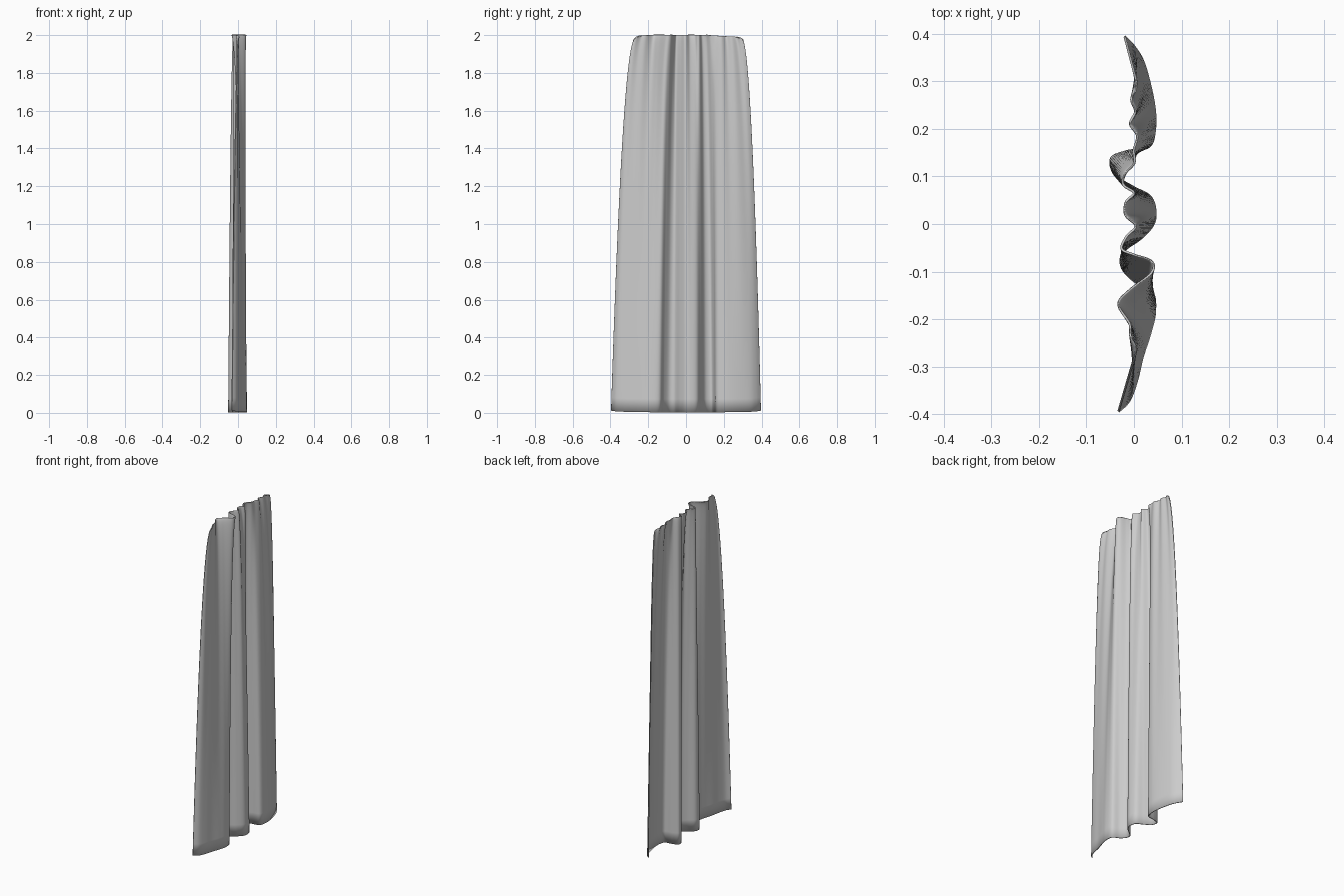
import bpy, bmesh, math

if "Cube" in bpy.data.objects:
    bpy.data.objects.remove(bpy.data.objects["Cube"])

# Matching fold points (x, y): gathered top edge -> spread bottom hem
FOLDS = [
    (( .004, -.270), (-.033, -.395)),
    (( .004, -.255), (-.010, -.372)),
    ((-.008, -.232), ( .006, -.330)),
    ((-.010, -.208), ( .018, -.280)),
    ((-.034, -.168), ( .034, -.230)),
    ((-.010, -.138), ( .044, -.185)),
    (( .036, -.103), ( .038, -.142)),
    (( .038, -.078), ( .000, -.120)),
    (( .000, -.064), (-.026, -.090)),
    ((-.026, -.052), (-.022, -.058)),
    ((-.016, -.026), ( .015, -.030)),
    (( .003, -.004), ( .040, -.002)),
    ((-.019,  .018), ( .045,  .027)),
    ((-.018,  .046), ( .034,  .058)),
    (( .000,  .065), (-.002,  .078)),
    ((-.022,  .082), (-.040,  .103)),
    ((-.018,  .105), (-.048,  .138)),
    (( .001,  .128), (-.015,  .153)),
    ((-.001,  .155), ( .032,  .163)),
    (( .006,  .185), ( .044,  .200)),
    ((-.009,  .210), ( .043,  .245)),
    (( .002,  .235), ( .032,  .300)),
    ((-.006,  .260), ( .018,  .345)),
    (( .004,  .280), ( .000,  .374)),
    (( .006,  .298), (-.020,  .395)),
]


def spline(points, u):
    """Catmull-Rom position at u in 0..1."""
    n = len(points) - 1
    f = u * n
    i = min(int(f), n - 1)
    t = f - i
    p = [points[max(0, min(n, i + k))] for k in (-1, 0, 1, 2)]
    return [0.5 * (2 * b + (c - a) * t + (2*a - 5*b + 4*c - d) * t**2
                   + (3*b - a - 3*c + d) * t**3) for a, b, c, d in zip(*p)]


top = [f[0] for f in FOLDS]
hem = [f[1] for f in FOLDS]
COLS, ROWS = 192, 56

# Draped cloth sheet
bm = bmesh.new()
grid = []
for r in range(ROWS + 1):
    s = r / ROWS
    row = []
    for c in range(COLS + 1):
        u = c / COLS
        a, b = spline(top, u), spline(hem, u)
        x = a[0] + (b[0] - a[0]) * s
        y = a[1] + (b[1] - a[1]) * s
        # Slightly scalloped top and lifted hem corners
        edge = abs(2 * u - 1)
        z_top = 2 - .02 * edge**12 - (.008 * max(0, math.sin(9 * u)) if u > .7 else 0)
        z_hem = .003 + .009 * edge**6
        row.append(bm.verts.new((x, y, z_top + (z_hem - z_top) * s * s)))
    grid.append(row)
for r in range(ROWS):
    for c in range(COLS):
        bm.faces.new((grid[r][c], grid[r + 1][c], grid[r + 1][c + 1], grid[r][c + 1]))
mesh = bpy.data.meshes.new("curtain")
bm.to_mesh(mesh)
bm.free()
curtain = bpy.data.objects.new("curtain", mesh)
bpy.context.collection.objects.link(curtain)

# Cloth thickness
solid = curtain.modifiers.new("thickness", 'SOLIDIFY')
solid.thickness = .005
solid.offset = 0

bpy.context.view_layer.objects.active = curtain
curtain.select_set(True)
bpy.ops.object.shade_smooth_by_angle(angle=math.radians(50))
